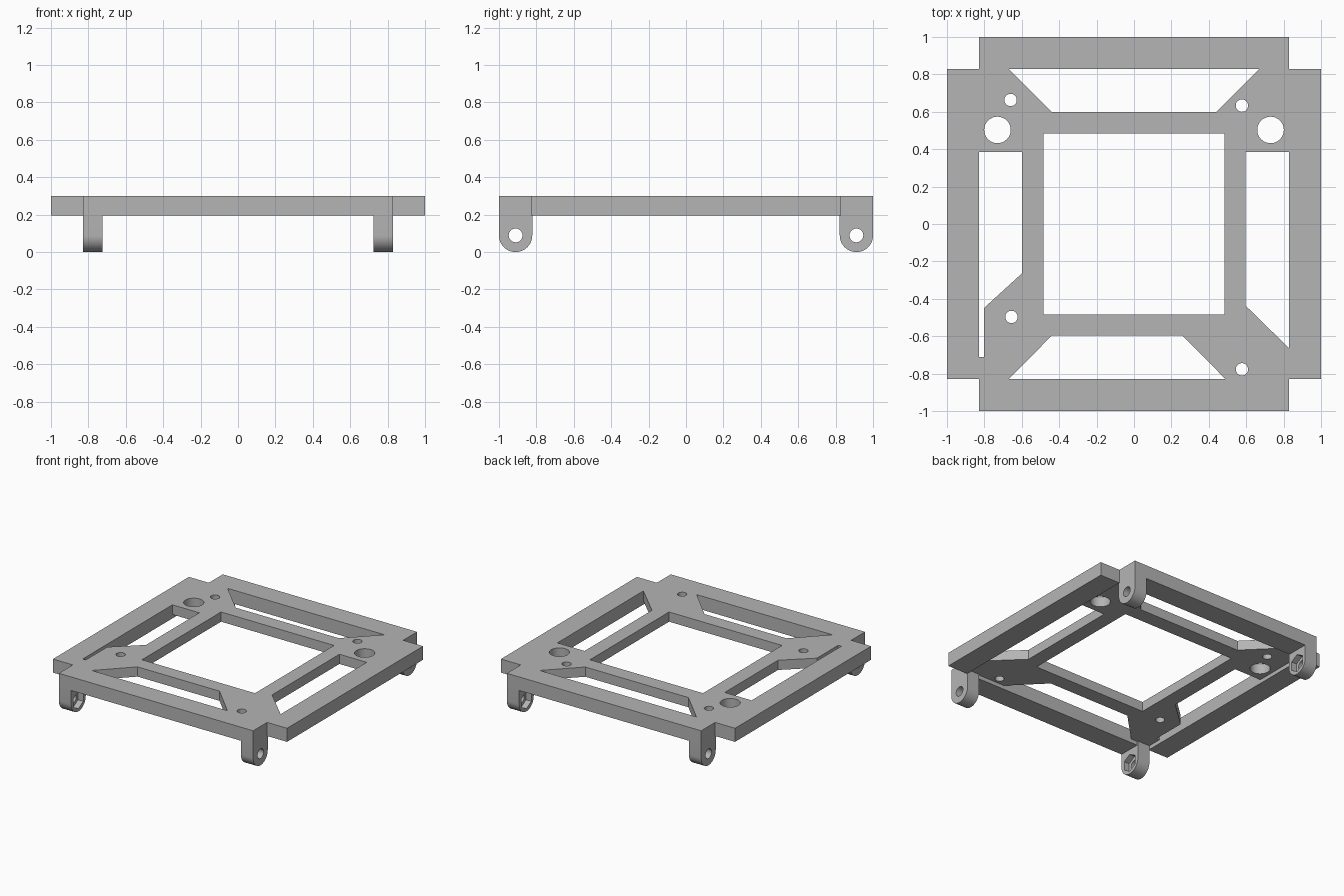
import bpy, bmesh
from math import cos, sin, pi, radians
from mathutils import Vector

cube = bpy.data.objects.get("Cube")
if cube:
    bpy.data.objects.remove(cube, do_unlink=True)

TOP, RAIL_Z, WEB_Z = 0.3, 0.195, 0.225
EDGE = 0.83                      # inner edge of the outer rails
LUG_Y, LUG_Z, LUG_R = 0.911, 0.089, 0.089

grey = bpy.data.materials.new("plain grey")
grey.use_nodes = True
colour = (0.46, 0.46, 0.46, 1)
grey.diffuse_color = colour
grey.node_tree.nodes["Principled BSDF"].inputs["Base Color"].default_value = colour


def prism(name, outline, low, high, axis="z"):
    """Extrude an outline along z, or a (y, z) outline along x."""
    bm = bmesh.new()
    place = (lambda a, b: (a, b, low)) if axis == "z" else (lambda a, b: (low, a, b))
    face = bm.faces.new([bm.verts.new(place(a, b)) for a, b in outline])
    grown = bmesh.ops.extrude_face_region(bm, geom=[face])["geom"]
    step = Vector((0, 0, high - low)) if axis == "z" else Vector((high - low, 0, 0))
    bmesh.ops.translate(bm, vec=step, verts=[v for v in grown if isinstance(v, bmesh.types.BMVert)])
    bmesh.ops.recalc_face_normals(bm, faces=bm.faces)
    mesh = bpy.data.meshes.new(name)
    bm.to_mesh(mesh)
    bm.free()
    mesh.materials.append(grey)
    obj = bpy.data.objects.new(name, mesh)
    bpy.context.collection.objects.link(obj)
    return obj


def rect(x0, x1, y0, y1):
    return [(x0, y0), (x1, y0), (x1, y1), (x0, y1)]


def ring(a, b, r, sides=32, start=0.0):
    return [(a + r * cos(start + 2 * pi * i / sides), b + r * sin(start + 2 * pi * i / sides))
            for i in range(sides)]


def select_only(obj):
    bpy.ops.object.select_all(action="DESELECT")
    obj.select_set(True)
    bpy.context.view_layer.objects.active = obj


def cut(obj, cutter):
    cutter.hide_render = True
    mod = obj.modifiers.new("cut", "BOOLEAN")
    mod.operation, mod.solver, mod.object = "DIFFERENCE", "EXACT", cutter
    select_only(obj)
    bpy.ops.object.modifier_apply(modifier=mod.name)
    bpy.data.objects.remove(cutter, do_unlink=True)


def smooth(obj):
    select_only(obj)
    bpy.ops.object.shade_smooth_by_angle(angle=radians(30))


# Four outer rails
for name, s in (("right", -1), ("left", 1)):
    prism(name + "_rail", rect(*sorted((s * EDGE, s)), -EDGE, EDGE), RAIL_Z, TOP)
for name, s in (("front", -1), ("back", 1)):
    prism(name + "_rail", rect(-EDGE, EDGE, *sorted((s * EDGE, s))), RAIL_Z, TOP)

# Thinner inner plate with its windows, which run out past the rails
plate = prism("inner_plate", rect(-EDGE, EDGE, -EDGE, EDGE), WEB_Z, TOP)
OUT = 0.9
windows = [
    rect(-0.483, 0.483, -0.483, 0.483),
    [(-0.44, 0.6), (0.44, 0.6), (0.67, EDGE), (0.67, OUT), (-0.67, OUT), (-0.67, EDGE)],
    [(-0.44, -0.597), (-0.67, -EDGE), (-0.67, -OUT), (0.49, -OUT), (0.49, -EDGE), (0.26, -0.597)],
    [(-0.6, 0.385), (-OUT, 0.385), (-OUT, -0.71), (-0.803, -0.71), (-0.803, -0.45), (-0.6, -0.265)],
    [(0.597, 0.385), (0.597, -0.437), (EDGE, -0.665), (OUT, -0.665), (OUT, 0.385)],
]
for outline in windows:
    cut(plate, prism("window_cutter", outline, 0.1, 0.4))

# Screw holes and larger cable holes
holes = [(-0.66, 0.663, 0.033), (0.577, 0.633, 0.033), (-0.655, -0.497, 0.033),
         (0.577, -0.777, 0.033), (-0.73, 0.503, 0.071), (0.73, 0.503, 0.071)]
for x, y, r in holes:
    cut(plate, prism("hole_cutter", ring(x, y, r), 0.1, 0.4))
smooth(plate)

# Rounded hinge lugs with a bolt hole and a hexagonal nut pocket on the inner side
for sx, side in ((-1, "right"), (1, "left")):
    for sy, end in ((-1, "front"), (1, "back")):
        y = sy * LUG_Y
        arc = [(y + LUG_R * cos(pi + pi * i / 24), LUG_Z + LUG_R * sin(pi + pi * i / 24))
               for i in range(25)]
        outline = arc + [(y + LUG_R, WEB_Z), (y - LUG_R, WEB_Z)]
        lug = prism(f"{end}_{side}_lug", outline, *sorted((sx * 0.725, sx * EDGE)), axis="x")
        cut(lug, prism("bolt_cutter", ring(y, LUG_Z, 0.037), sx * 0.6, sx * 0.95, axis="x"))
        cut(lug, prism("nut_cutter", ring(y, LUG_Z, 0.068, 6, pi / 2), sx * 0.6, sx * 0.77, axis="x"))
        smooth(lug)
